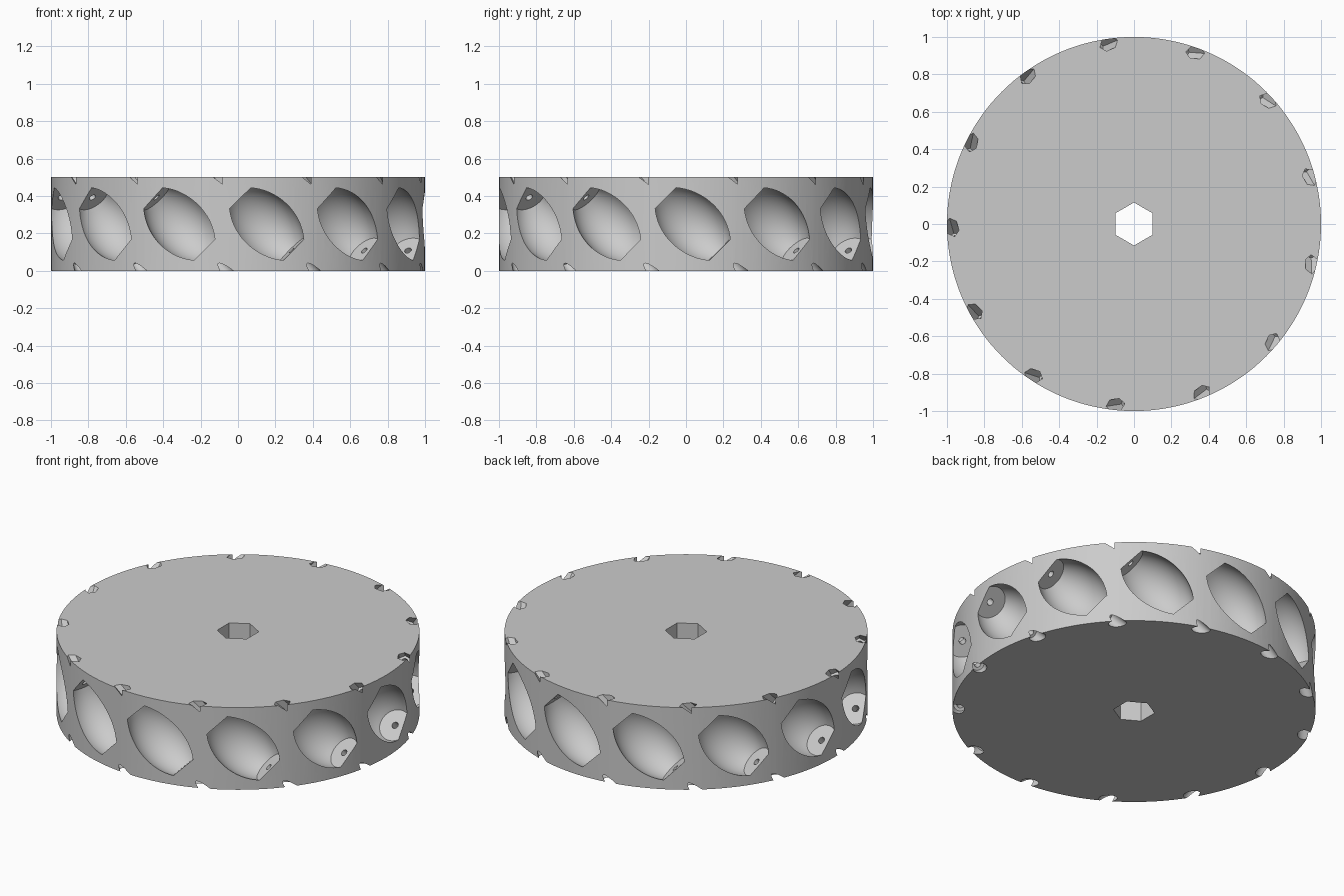
import bpy, bmesh
from math import pi, radians, sin, cos, sqrt
from mathutils import Matrix

COUNT = 13            # roller pockets around the rim
HEIGHT = 0.5
AXIS_R = 0.94         # distance of roller axes from the wheel centre
HALF = 0.2            # half length of a pocket
END_R, MID_R = 0.093, 0.16

if "Cube" in bpy.data.objects:
    bpy.data.objects.remove(bpy.data.objects["Cube"], do_unlink=True)

grey = bpy.data.materials.new("light_grey")
grey.use_nodes = True
grey.diffuse_color = (0.6, 0.6, 0.6, 1)
grey.node_tree.nodes["Principled BSDF"].inputs["Base Color"].default_value = (0.6, 0.6, 0.6, 1)


def make_object(name, bm):
    bmesh.ops.recalc_face_normals(bm, faces=bm.faces)
    mesh = bpy.data.meshes.new(name)
    bm.to_mesh(mesh)
    bm.free()
    mesh.materials.append(grey)
    obj = bpy.data.objects.new(name, mesh)
    bpy.context.collection.objects.link(obj)
    return obj


def revolve(bm, profile, sides, matrix, turn=0.0):
    """Closed solid of revolution from (radius, height) points."""
    rings = []
    for r, z in profile:
        angles = [turn + 2 * pi * i / sides for i in range(sides)]
        rings.append([bm.verts.new(matrix @ Matrix.Translation((r * cos(a), r * sin(a), z)).translation)
                      for a in angles])
    for low, high in zip(rings, rings[1:]):
        for i in range(sides):
            j = (i + 1) % sides
            bm.faces.new((low[i], low[j], high[j], high[i]))
    bm.faces.new(rings[0][::-1])
    bm.faces.new(rings[-1])


def roller_frames():
    for k in range(COUNT):
        yield (Matrix.Rotation(radians(2.1) + 2 * pi * k / COUNT, 4, 'Z')
               @ Matrix.Translation((AXIS_R, 0, HEIGHT / 2))
               @ Matrix.Rotation(pi / 4, 4, 'X'))


def cut(target, cutter):
    cutter.hide_render = True
    mod = target.modifiers.new("cut", 'BOOLEAN')
    mod.operation = 'DIFFERENCE'
    mod.solver = 'EXACT'
    mod.object = cutter
    bpy.context.view_layer.objects.active = target
    bpy.ops.object.modifier_apply(modifier=mod.name)
    bpy.data.objects.remove(cutter, do_unlink=True)


# wheel disc
bm = bmesh.new()
revolve(bm, [(1, 0), (1, HEIGHT)], 144, Matrix())
wheel = make_object("wheel_body", bm)

# hexagonal axle bore
bm = bmesh.new()
revolve(bm, [(0.115, -0.1), (0.115, HEIGHT + 0.1)], 6, Matrix(), pi / 2)
cut(wheel, make_object("axle_bore", bm))

# barrel pockets, each with its pin hole and round screw head recess
sag = MID_R - END_R
arc_r = (HALF ** 2 + sag ** 2) / (2 * sag)
steps = 20
barrel = []
for i in range(steps + 1):
    s = HALF * (2 * i / steps - 1)
    barrel.append((MID_R - arc_r + sqrt(arc_r ** 2 - s ** 2), s))
pin = 0.019
profile = ([(0.036, -0.5), (0.036, -0.27), (pin, -0.27), (pin, -HALF)]
           + barrel + [(pin, HALF), (pin, 0.29)])
bm = bmesh.new()
for frame in roller_frames():
    revolve(bm, profile, 40, frame)
cut(wheel, make_object("roller_pockets", bm))

# hexagonal nut recesses opening on the top face
bm = bmesh.new()
for frame in roller_frames():
    revolve(bm, [(0.036, 0.27), (0.036, 0.5)], 6, frame, pi / 2)
cut(wheel, make_object("nut_recesses", bm))

# smooth curved walls, sharp rims
bpy.ops.object.select_all(action='DESELECT')
wheel.select_set(True)
bpy.context.view_layer.objects.active = wheel
bpy.ops.object.shade_smooth_by_angle(angle=radians(30))
